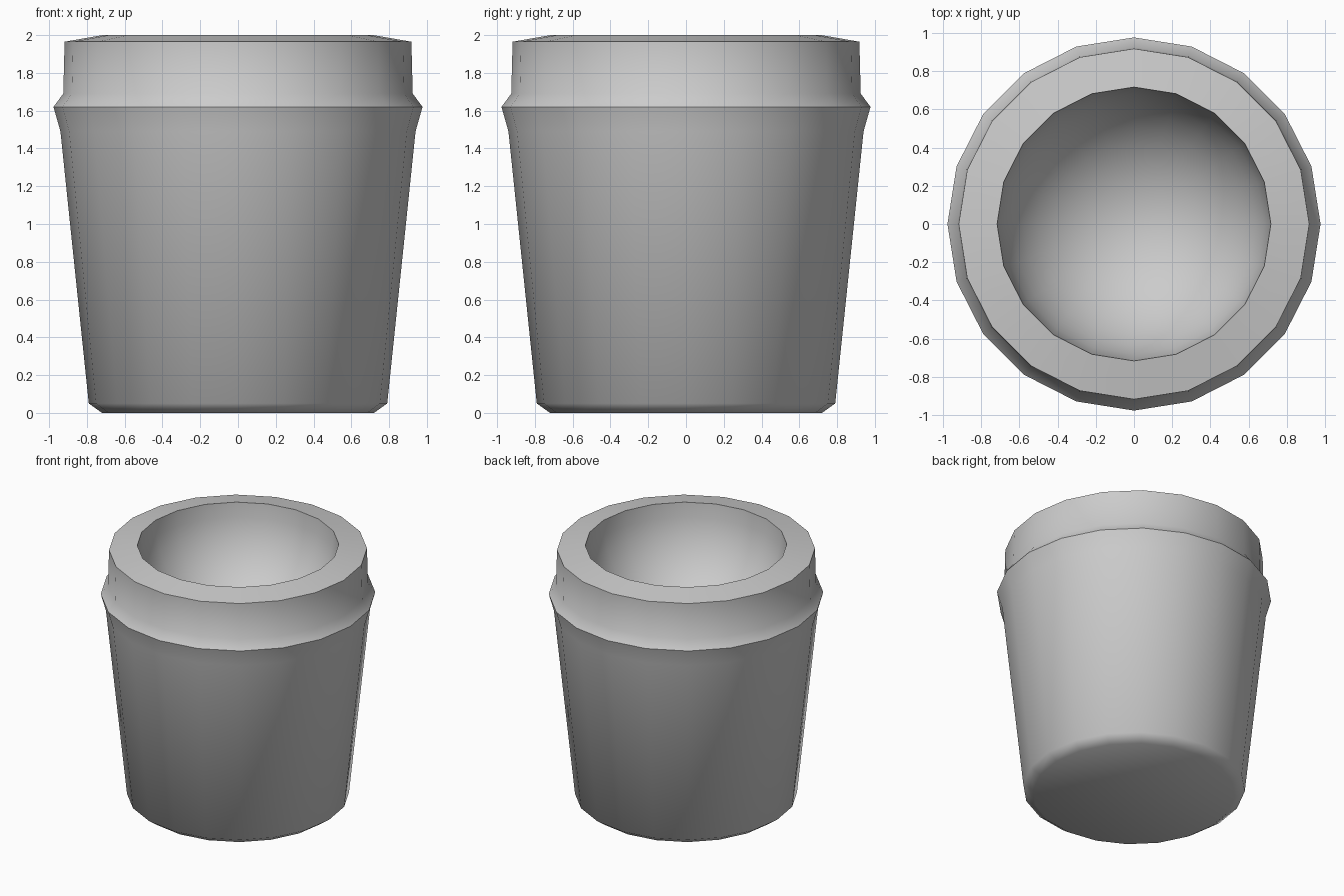
import bpy, bmesh, math

if "Cube" in bpy.data.objects:
    bpy.data.objects.remove(bpy.data.objects["Cube"])

SIDES = 20
BOWL_R = 0.717
BOWL_RINGS = 10

# Outer wall: base bevel, tapered body, flared collar, lip, sloped rim
profile = [(0.72, 0.0), (0.79, 0.05), (0.94, 1.49), (0.977, 1.62),
           (0.925, 1.69), (0.918, 1.965), (BOWL_R, 2.0)]
# Rounded bowl inside
for i in range(1, BOWL_RINGS):
    a = math.pi / 2 * i / BOWL_RINGS
    profile.append((BOWL_R * math.cos(a), 2.0 - BOWL_R * math.sin(a)))

bm = bmesh.new()
rings = []
for r, z in profile:
    rings.append([bm.verts.new((r * math.cos(math.tau * k / SIDES),
                                r * math.sin(math.tau * k / SIDES), z))
                  for k in range(SIDES)])
for lo, hi in zip(rings, rings[1:]):
    for k in range(SIDES):
        n = (k + 1) % SIDES
        bm.faces.new((lo[k], lo[n], hi[n], hi[k]))

# Flat underside and bowl bottom
bm.faces.new(rings[0][::-1])
pole = bm.verts.new((0, 0, 2.0 - BOWL_R))
for k in range(SIDES):
    bm.faces.new((rings[-1][k], rings[-1][(k + 1) % SIDES], pole))
bmesh.ops.recalc_face_normals(bm, faces=bm.faces)

mesh = bpy.data.meshes.new("cup")
bm.to_mesh(mesh)
bm.free()
cup = bpy.data.objects.new("cup", mesh)
bpy.context.collection.objects.link(cup)

# Smooth walls, crisp collar and rim
bpy.context.view_layer.objects.active = cup
cup.select_set(True)
bpy.ops.object.shade_smooth_by_angle(angle=math.radians(50))
